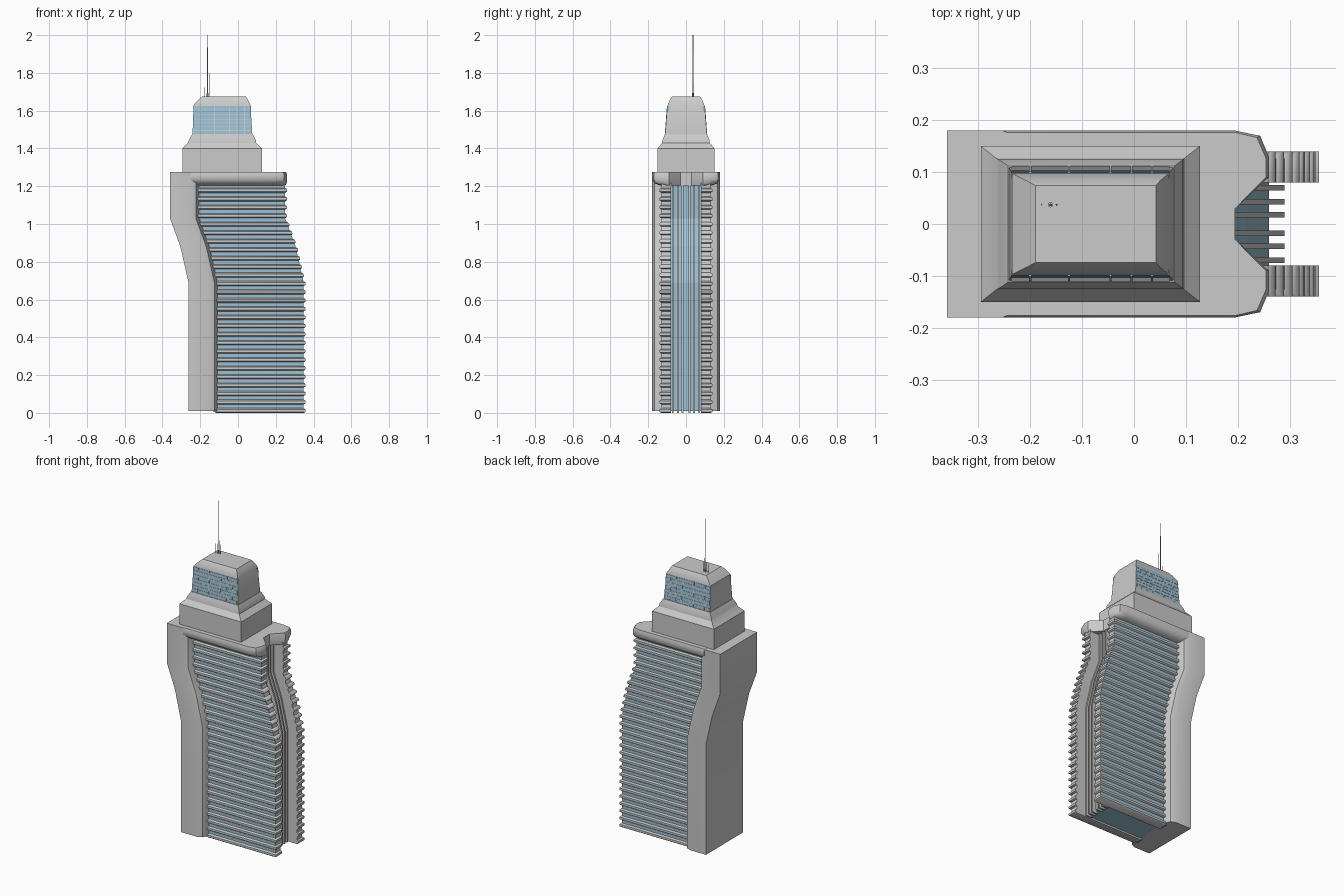
import bpy, bmesh

if "Cube" in bpy.data.objects:
    bpy.data.objects.remove(bpy.data.objects["Cube"])

BENDS = [(0.0, 0.0), (0.69, 0.0), (0.88, -0.043), (1.03, -0.098), (1.3, -0.098)]


def off(z):
    """Sideways lean of the tower at height z."""
    for (z0, a), (z1, b) in zip(BENDS, BENDS[1:]):
        if z <= z1:
            return a + (b - a) * (z - z0) / (z1 - z0)
    return BENDS[-1][1]


def material(name, color):
    m = bpy.data.materials.new(name)
    m.diffuse_color = color
    m.use_nodes = True
    m.node_tree.nodes["Principled BSDF"].inputs["Base Color"].default_value = m.diffuse_color
    return m


glass = material("blue_glass", (0.33, 0.53, 0.67, 1))


def build(name, lofts, mat=None, smooth=None):
    """One object from several closed stacks of rings."""
    bm = bmesh.new()
    for rings in lofts:
        vs = [[bm.verts.new(p) for p in r] for r in rings]
        n = len(vs[0])
        for a, b in zip(vs, vs[1:]):
            for i in range(n):
                j = (i + 1) % n
                bm.faces.new((a[i], a[j], b[j], b[i]))
        bm.faces.new(vs[0][::-1])
        bm.faces.new(vs[-1])
    bmesh.ops.recalc_face_normals(bm, faces=bm.faces)
    me = bpy.data.meshes.new(name)
    bm.to_mesh(me)
    bm.free()
    ob = bpy.data.objects.new(name, me)
    bpy.context.collection.objects.link(ob)
    if mat:
        me.materials.append(mat)
    if smooth:
        bpy.ops.object.select_all(action='DESELECT')
        ob.select_set(True)
        bpy.context.view_layer.objects.active = ob
        bpy.ops.object.shade_smooth_by_angle(angle=smooth)
    return ob


def lean(poly, z0, z1):
    """Plan outline swept up the leaning tower."""
    zs = [z0] + [z for z, _ in BENDS if z0 < z < z1] + [z1]
    return [[(x + off(z), y, z) for x, y in poly] for z in zs]


def rect(x0, x1, y0, y1):
    return [(x0, y0), (x1, y0), (x1, y1), (x0, y1)]


def flat(poly, z):
    return [(x, y, z) for x, y in poly]


def sym(half):
    """Mirror a half outline (y > 0, ordered by x) across y = 0."""
    return half + [(x, -y) for x, y in reversed(half)]


# Solid spine on the left, with rounded inner corners
spine = sym([(-0.262, 0.18), (-0.155, 0.18), (-0.125, 0.168), (-0.108, 0.13)])
build("spine", [lean(spine, 0.01, 1.274)], smooth=0.6)

# Core with glazed end between the wings
build("core_glass", [lean(rect(-0.13, 0.26, -0.085, 0.085), 0.01, 1.22)], glass)

# Side wings, their glazing and floor slats
SIDES = (1, -1)
build("wings", [lean(rect(-0.13, 0.348, *sorted((s * 0.08, s * 0.126))), 0.005, 1.22)
                for s in SIDES])
build("wing_glass", [lean(rect(-0.12, 0.347, *sorted((s * 0.12, s * 0.129))), 0.006, 1.22)
                     for s in SIDES], glass)
slats = []
FLOORS, PITCH = 27, 1.21 / 27
for s in SIDES:
    for k in range(FLOORS):
        rings = []
        for dz, i in ((0, 0.008), (0.006, 0.0), (0.019, 0.0), (0.025, 0.008)):
            z = k * PITCH + dz
            o = off(z)
            rings.append([(x + o, s * y, z) for x, y in
                          rect(-0.12, 0.357 - i, 0.08, 0.14 - i)])
        slats.append(rings)
build("floor_slats", slats, smooth=0.9)

# Vertical fins in the end recess
build("end_fins", [lean(rect(0.25, 0.29, s * y - 0.005, s * y + 0.005), 0.0, 1.22)
                   for s in SIDES for y in (0.018, 0.043, 0.07)])

# Roof cap with a V notch over the recess
cap = [(-0.25, 0.18), (0.195, 0.18), (0.243, 0.17), (0.26, 0.13), (0.26, 0.09),
       (0.195, 0.03)]
cap_rings = []
for z, ky, dx in ((1.205, 0.78, 0.008), (1.215, 0.92, 0.002), (1.235, 1, 0),
                  (1.262, 1, 0), (1.275, 0.98, 0.006)):
    half = [(x - (dx if x > 0.2 else 0), y * (ky if y > 0.1 else 1)) for x, y in cap]
    cap_rings.append(flat(sym(half), z))
build("roof_cap", [cap_rings], smooth=0.7)

# Stepped upper tiers
tiers = [(1.27, -0.295, 0.127, 0.15), (1.40, -0.295, 0.127, 0.15),
         (1.43, -0.265, 0.096, 0.126), (1.445, -0.26, 0.094, 0.124),
         (1.475, -0.243, 0.078, 0.112)]
build("upper_tiers", [[flat(rect(a, b, -y, y), z) for z, a, b, y in tiers]], smooth=0.5)

# Crown with chamfered top
crown = [(1.47, -0.241, 0.076, 0.109), (1.63, -0.235, 0.066, 0.097),
         (1.66, -0.208, 0.051, 0.084), (1.675, -0.19, 0.042, 0.074)]
build("crown", [[flat(rect(a, b, -y, y), z) for z, a, b, y in crown]], smooth=0.5)


def crown_panel(s, x0, x1, z0, z1, d):
    """Thin slab lying on the tilted crown front or back."""
    rings = []
    for z in (z0, z1):
        y = 0.109 - 0.012 * (z - 1.47) / 0.16
        rings.append([(x0, s * (y - 0.01), z), (x1, s * (y - 0.01), z),
                      (x1, s * (y + d), z), (x0, s * (y + d), z)])
    return rings


# Crown windows and their glazing bars
build("crown_windows", [crown_panel(s, -0.236, 0.068, 1.476, 1.626, 0.002)
                        for s in SIDES], glass)
bars = []
for s in SIDES:
    for z in (1.495, 1.515, 1.535, 1.555, 1.58, 1.605):
        bars.append(crown_panel(s, -0.236, 0.068, z - 0.0015, z + 0.0015, 0.0035))
    for x in (-0.2, -0.125, -0.045, -0.005, 0.035):
        bars.append(crown_panel(s, x - 0.002, x + 0.002, 1.476, 1.626, 0.0035))
build("crown_bars", bars)

# Antennas on the roof
for name, x, r, top in (("main_mast", -0.161, 0.003, 2.0),
                        ("second_mast", -0.149, 0.002, 1.80),
                        ("short_mast", -0.178, 0.0012, 1.73)):
    bpy.ops.mesh.primitive_cone_add(vertices=8, radius1=r, radius2=r * 0.5,
                                    depth=top - 1.67, location=(x, 0.037, (top + 1.67) / 2))
    bpy.context.object.name = name
bpy.ops.mesh.primitive_cylinder_add(vertices=8, radius=0.005, depth=0.025,
                                    location=(-0.161, 0.037, 1.682))
bpy.context.object.name = "mast_base"
